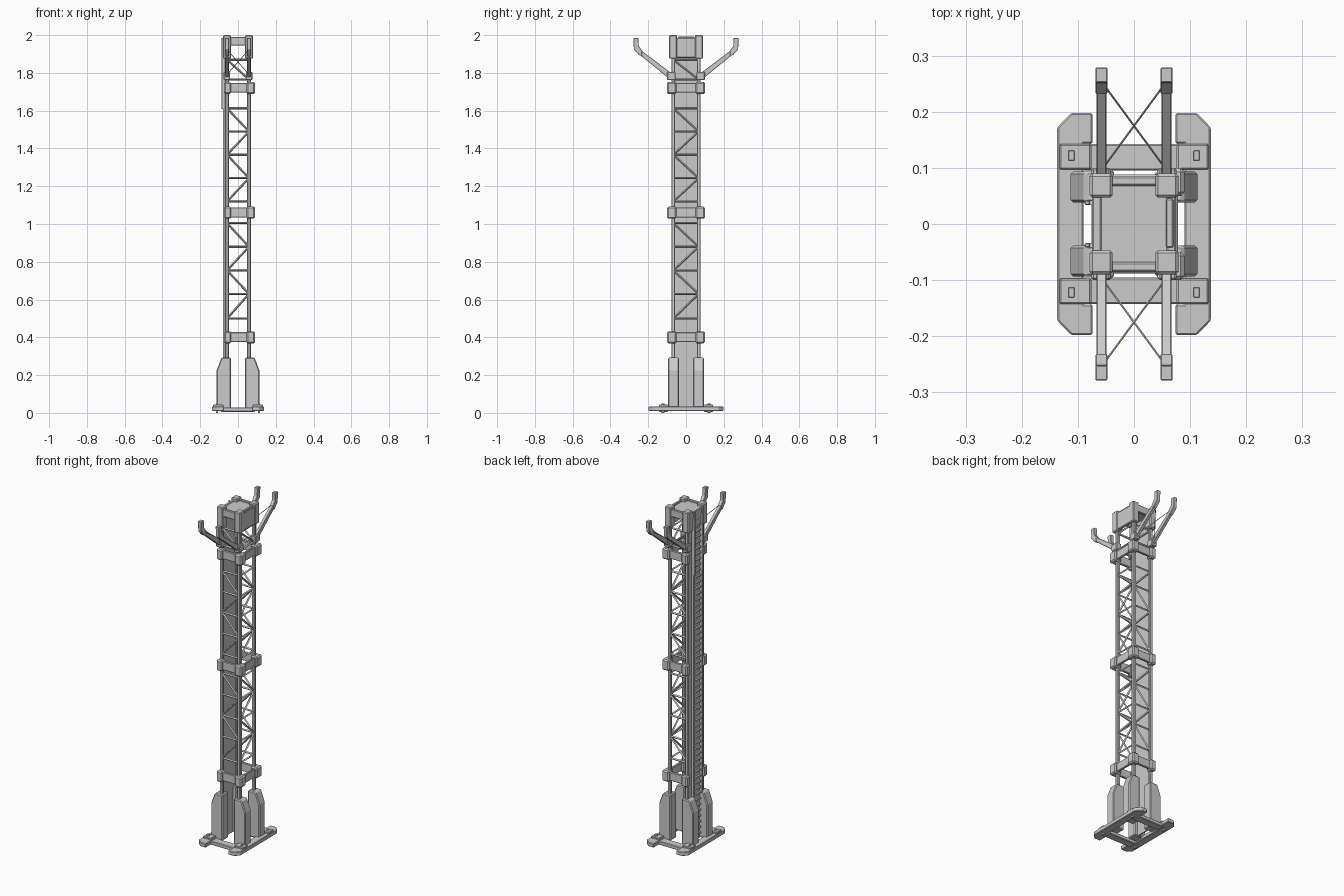
import bpy, bmesh
from mathutils import Vector

if "Cube" in bpy.data.objects:
    bpy.data.objects.remove(bpy.data.objects["Cube"])


def finish(name, bm, bevel=0.0):
    bmesh.ops.recalc_face_normals(bm, faces=bm.faces)
    me = bpy.data.meshes.new(name)
    bm.to_mesh(me)
    bm.free()
    ob = bpy.data.objects.new(name, me)
    bpy.context.collection.objects.link(ob)
    if bevel:
        m = ob.modifiers.new("bevel", 'BEVEL')
        m.width, m.segments = bevel, 1
    return ob


def add_box(bm, x, y, z):
    v = bmesh.ops.create_cube(bm, size=1)['verts']
    for p in v:
        p.co = [(r[0] + r[1]) / 2 + c * (r[1] - r[0]) for c, r in zip(p.co, (x, y, z))]


def box(name, x, y, z, bevel=0.003):
    bm = bmesh.new()
    add_box(bm, x, y, z)
    return finish(name, bm, bevel)


def span(sign, a, b):
    return tuple(sorted((sign * a, sign * b)))


def prism(name, pts, vec, bevel=0.003):
    bm = bmesh.new()
    f = bm.faces.new([bm.verts.new(p) for p in pts])
    r = bmesh.ops.extrude_face_region(bm, geom=[f])
    for g in r['geom']:
        if isinstance(g, bmesh.types.BMVert):
            g.co += Vector(vec)
    return finish(name, bm, bevel)


def add_bar(bm, p, q, r, sides=4):
    p, q = Vector(p), Vector(q)
    d = q - p
    mat = d.to_track_quat('Z', 'Y').to_matrix().to_4x4()
    mat.translation = (p + q) / 2
    bmesh.ops.create_cone(bm, cap_ends=True, segments=sides, radius1=r, radius2=r,
                          depth=d.length, matrix=mat)


SIGNS = (-1, 1)
CORNERS = [(sx, sy) for sx in SIGNS for sy in SIGNS]
PX, PY = 0.058, 0.067

# base frame: chamfered side rails joined by two cross bars
for s in SIGNS:
    out = [(.074, -.198), (.112, -.198), (.137, -.172), (.137, .172), (.112, .198),
           (.074, .198), (.074, .143), (.09, .143), (.09, -.143), (.074, -.143)]
    prism("base_rail", [(s * x, y, .01) for x, y in out], (0, 0, .024))
    box("base_cross_bar", (-.09, .09), span(s, .095, .143), (.006, .028))
for sx, sy in CORNERS:
    box("base_pad", span(sx, .076, .133), span(sy, .097, .143), (.026, .044))
    box("pad_bolt", span(sx, .106, .117), span(sy, .113, .131), (0, .049), .001)

# tapered foot pylons, with the upright posts rising out of them
for sx, sy in CORNERS:
    prof = [(.037, .02), (.113, .02), (.113, .225), (.088, .292), (.037, .292)]
    prism("foot_pylon", [(sx * x, sy * .038, z) for x, z in prof], (0, sy * .056, 0), .005)
    box("corner_post", span(sx, PX - .01, PX + .01), span(sy, PY - .01, PY + .01),
        (.28, 1.92), .004)

# lattice on the front, back and right faces
LOW = [.5, .63, .755, .88, 1.005]
MID = [1.12, 1.243, 1.367, 1.49, 1.613]
TOP = [1.765, 1.87]
faces = {
    "front_lattice": lambda t, z: (t * PX, -PY, z),
    "back_lattice": lambda t, z: (t * PX, PY, z),
    "right_lattice": lambda t, z: (PX, t * PY, z),
}
for name, at in faces.items():
    bm = bmesh.new()
    for levels in (LOW, MID, TOP):
        for z in levels:
            add_bar(bm, at(-1, z), at(1, z), .006)
        for i in range(len(levels) - 1):
            d = 1 if i % 2 else -1
            if levels is TOP:
                d = 1
            add_bar(bm, at(d, levels[i]), at(-d, levels[i + 1]), .006)
    finish(name, bm)

# three-sided collars with corner clamps
for z in (.4, 1.06, 1.72):
    for s in SIGNS:
        box("collar_plate", (-.06, .075), span(s, .074, .088), (z - .025, z + .027))
        box("collar_clamp", (.045, .09), span(s, .05, .1), (z - .032, z + .032), .007)
        box("collar_end_clamp", (-.074, -.036), span(s, .06, .1), (z - .032, z + .032), .007)
    box("collar_side_plate", (.064, .078), (-.08, .08), (z - .025, z + .027))

# back panel on the left face with ladder and upper hand rails
box("ladder_panel", (-.066, -.058), (-.06, .06), (.02, 1.95), .001)
bm = bmesh.new()
for s in SIGNS:
    add_box(bm, (-.08, -.064), span(s, .034, .042), (.03, 1.95))
for i in range(56):
    z = .05 + i * .034
    add_box(bm, (-.076, -.066), (-.036, .036), (z, z + .009))
finish("ladder", bm)
for s in SIGNS:
    box("hand_rail", (-.088, -.078), span(s, .034, .042), (1.61, 1.985), .002)

# head: corner blocks, beams and roof plate
for sx, sy in CORNERS:
    box("head_block", span(sx, .038, .079), span(sy, .047, .09), (1.875, 2.0), .005)
for s in SIGNS:
    box("head_beam", (-.045, .045), span(s, .068, .085), (1.945, 1.99))
    box("head_side_beam", span(s, .058, .075), (-.055, .055), (1.88, 1.985))
box("roof_plate", (-.06, .06), (-.072, .072), (1.965, 1.982), .002)
box("roof_side_cap", (.057, .07), (-.042, .045), (1.98, 1.992), .002)

# swept outrigger arms with hooked tips, brackets and crossed stays
for sx, sy in CORNERS:
    x0, x1 = span(sx, PX - .009, PX + .009)
    prof = [(.075, 1.77), (.1, 1.778), (.25, 1.9), (.25, 1.93), (.236, 1.918), (.075, 1.797)]
    prism("arm", [(x0, sy * y, z) for y, z in prof], (x1 - x0, 0, 0), .002)
    tip = [(.234, 1.89), (.248, 1.893), (.276, 1.925), (.279, 1.985), (.252, 1.985),
           (.25, 1.94), (.232, 1.918)]
    prism("arm_tip", [(x0 - .002, sy * y, z) for y, z in tip], (x1 - x0 + .004, 0, 0), .002)
    box("arm_bracket", span(sx, PX - .016, PX + .018), span(sy, .055, .1), (1.762, 1.805), .004)
    bm = bmesh.new()
    add_bar(bm, (sx * .055, sy * .1, 1.795), (-sx * .055, sy * .25, 1.92), .002, 6)
    finish("arm_stay", bm)
